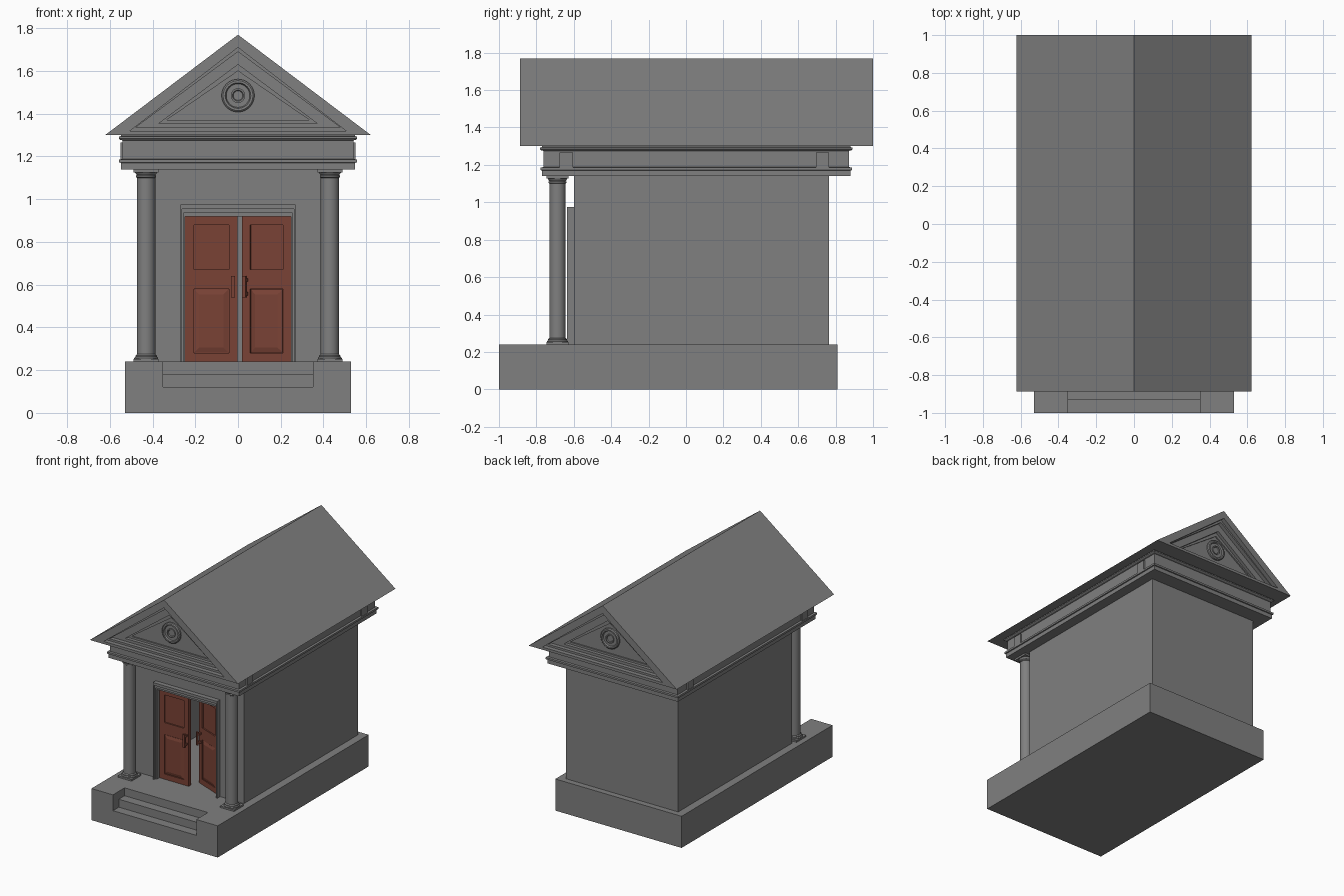
import bpy, bmesh, math
from mathutils import Matrix

if "Cube" in bpy.data.objects:
    bpy.data.objects.remove(bpy.data.objects["Cube"])


def material(name, rgb):
    m = bpy.data.materials.new(name)
    m.diffuse_color = (*rgb, 1)
    m.use_nodes = True
    m.node_tree.nodes["Principled BSDF"].inputs["Base Color"].default_value = m.diffuse_color
    return m


STONE = material("grey_stone", (0.215, 0.215, 0.215))
WOOD = material("red_brown_wood", (0.195, 0.055, 0.036))


def finish(name, bm, mat=STONE, matrix=None):
    bmesh.ops.remove_doubles(bm, verts=bm.verts, dist=1e-5)
    bmesh.ops.recalc_face_normals(bm, faces=bm.faces)
    if matrix:
        bm.transform(matrix)
    me = bpy.data.meshes.new(name)
    bm.to_mesh(me)
    bm.free()
    me.materials.append(mat)
    ob = bpy.data.objects.new(name, me)
    bpy.context.collection.objects.link(ob)
    return ob


def add_box(bm, x0, x1, y0, y1, z0, z1):
    m = Matrix.Translation(((x0 + x1) / 2, (y0 + y1) / 2, (z0 + z1) / 2))
    m = m @ Matrix.Diagonal((abs(x1 - x0), abs(y1 - y0), abs(z1 - z0), 1))
    bmesh.ops.create_cube(bm, size=1, matrix=m)


def boxes(name, *dims, mat=STONE, matrix=None):
    bm = bmesh.new()
    for d in dims:
        add_box(bm, *d)
    return finish(name, bm, mat, matrix)


def loft(name, rings, mat=STONE):
    """Join rings of points with quads and cap both ends."""
    bm = bmesh.new()
    rows = [[bm.verts.new(p) for p in r] for r in rings]
    n = len(rows[0])
    for a, b in zip(rows, rows[1:]):
        for i in range(n):
            j = (i + 1) % n
            bm.faces.new((a[i], a[j], b[j], b[i]))
    bm.faces.new(rows[0])
    bm.faces.new(rows[-1])
    return finish(name, bm, mat)


def lathe(name, profile, matrix, mat=STONE, sides=32):
    """Turn (radius, height) points round the z axis."""
    angles = [2 * math.pi * i / sides for i in range(sides)]
    ob = loft(name, [[(r * math.cos(a), r * math.sin(a), z) for a in angles] for r, z in profile], mat)
    ob.data.transform(matrix)
    select(ob)
    bpy.ops.object.shade_smooth_by_angle(angle=math.radians(35))
    return ob


def select(ob):
    bpy.ops.object.select_all(action='DESELECT')
    ob.select_set(True)
    bpy.context.view_layer.objects.active = ob


def cut(ob, cutter):
    mod = ob.modifiers.new("cut", 'BOOLEAN')
    mod.operation = 'DIFFERENCE'
    mod.solver = 'EXACT'
    mod.object = cutter
    select(ob)
    bpy.ops.object.modifier_apply(modifier=mod.name)
    bpy.data.objects.remove(cutter)


# Plinth with steps cut into its front
plinth = boxes("plinth", (-0.53, 0.53, -1, 0.81, 0, 0.24))
steps = [(-1.1, 0.12), (-0.93, 0.12), (-0.93, 0.18), (-0.86, 0.18), (-0.86, 0.4), (-1.1, 0.4)]
cut(plinth, loft("step_cutter", [[(x, y, z) for y, z in steps] for x in (-0.35, 0.35)]))

# Hollow chamber with a doorway
walls = boxes("chamber_walls", (-0.47, 0.47, -0.6, 0.765, 0.24, 1.14))
cut(walls, boxes("room_cutter", (-0.425, 0.425, -0.555, 0.72, 0.2, 1.2)))
cut(walls, boxes("doorway_cutter", (-0.25, 0.25, -0.7, -0.5, 0.2, 0.92)))

# Stepped door surround: upside-down U rings from the outside to the opening
surround = [(0.27, 0.975, -0.6), (0.27, 0.975, -0.635), (0.262, 0.955, -0.635),
            (0.262, 0.955, -0.625), (0.256, 0.935, -0.625), (0.256, 0.935, -0.615),
            (0.248, 0.92, -0.615), (0.248, 0.92, -0.6)]
bm = bmesh.new()
rows = [[bm.verts.new(p) for p in ((-w, y, 0.24), (-w, y, h), (w, y, h), (w, y, 0.24))]
        for w, h, y in surround]
for a, b in zip(rows, rows[1:] + rows[:1]):
    for i in range(3):
        bm.faces.new((a[i], a[i + 1], b[i + 1], b[i]))
finish("door_surround", bm)


# Door leaves: the left one shut, the right one ajar inwards
def door(side, name, angle):
    s = -side  # the leaf runs from the hinge towards the middle
    place = Matrix.Translation((side * 0.247, -0.588, 0.24)) @ Matrix.Rotation(angle, 4, 'Z')
    W, H = 0.245, 0.68
    boxes(name + "_door_leaf",
          (0, s * W, 0.01, 0.026, 0, H),                        # core
          (0, s * 0.04, 0, 0.026, 0, H), (s * (W - 0.04), s * W, 0, 0.026, 0, H),  # stiles
          (s * 0.04, s * (W - 0.04), 0, 0.026, H - 0.04, H),    # top rail
          (s * 0.04, s * (W - 0.04), 0, 0.026, 0.34, 0.43),     # middle rail
          (s * 0.04, s * (W - 0.04), 0, 0.026, 0, 0.04),        # bottom rail
          mat=WOOD, matrix=place)
    # raised lower panel with sloping edges
    rings = []
    for d, y in ((0, 0.01), (0, 0.003), (0.022, -0.003)):
        a, b = s * (0.043 + d), s * (W - 0.043 - d)
        rings.append([(a, y, 0.043 + d), (b, y, 0.043 + d), (b, y, 0.337 - d), (a, y, 0.337 - d)])
    loft(name + "_door_lower_panel", rings, WOOD).data.transform(place)
    h0, h1 = s * (W - 0.03), s * (W - 0.012)
    boxes(name + "_door_handle",
          (h0, h1, -0.034, -0.022, 0.3, 0.4),
          (h0, h1, -0.024, 0, 0.31, 0.325), (h0, h1, -0.024, 0, 0.375, 0.39),
          mat=WOOD, matrix=place)


door(-1, "left", 0)
door(1, "right", -math.radians(22))

# Front columns with square plinths and caps
column = [(0.056, 0.25), (0.056, 0.257), (0.05, 0.263), (0.05, 0.268), (0.043, 0.275),
          (0.043, 1.1), (0.047, 1.103), (0.047, 1.11), (0.043, 1.113), (0.05, 1.122), (0.053, 1.128)]
for side, name in ((-1, "left"), (1, "right")):
    x, y, r = side * 0.43, -0.687, 0.058
    lathe(name + "_column", column, Matrix.Translation((x, y, 0)))
    boxes(name + "_column_blocks", (x - r, x + r, y - r, y + r, 0.24, 0.252),
          (x - r, x + r, y - r, y + r, 1.126, 1.14))

# Entablature: stepped bands as (outward offset, height)
bands = [(0, 1.14), (0, 1.17), (0.008, 1.172), (0.008, 1.186), (-0.008, 1.188), (-0.008, 1.275),
         (0.004, 1.278), (0.01, 1.284), (0.01, 1.293), (0.0, 1.295), (0.0, 1.305)]
loft("entablature", [[(-0.548 - o, -0.77 - o, z), (0.548 + o, -0.77 - o, z),
                      (0.548 + o, 0.88 + o, z), (-0.548 - o, 0.88 + o, z)] for o, z in bands])
for side, name in ((-1, "left"), (1, "right")):
    boxes(name + "_frieze_blocks", *[(side * 0.53, side * 0.551, y - 0.035, y + 0.035, 1.186, 1.265)
                                     for y in (-0.64, 0.73)])

# Gabled roof with a stepped, recessed pediment at each end: (half width, apex, base, y)
steps = [(0.335, 1.60, 1.37, -0.79), (0.335, 1.60, 1.37, -0.80), (0.37, 1.63, 1.355, -0.80),
         (0.37, 1.63, 1.355, -0.825), (0.48, 1.69, 1.335, -0.825), (0.48, 1.69, 1.335, -0.855),
         (0.505, 1.71, 1.32, -0.855), (0.505, 1.71, 1.32, -0.888), (0.622, 1.77, 1.30, -0.888)]
steps += [(w, a, b, 0.112 - y) for w, a, b, y in reversed(steps)]
loft("roof", [[(-w, y, b), (w, y, b), (0, y, a)] for w, a, b, y in steps])

# Round medallion in each pediment
disc = [(0.077, 0), (0.077, 0.012), (0.07, 0.018), (0.06, 0.018), (0.055, 0.008),
        (0.034, 0.008), (0.034, 0.016), (0.026, 0.016), (0.022, 0.01)]
for name, y, turn in (("front", -0.79, 90), ("back", 0.902, -90)):
    lathe(name + "_medallion", disc,
          Matrix.Translation((0, y, 1.485)) @ Matrix.Rotation(math.radians(turn), 4, 'X'))
